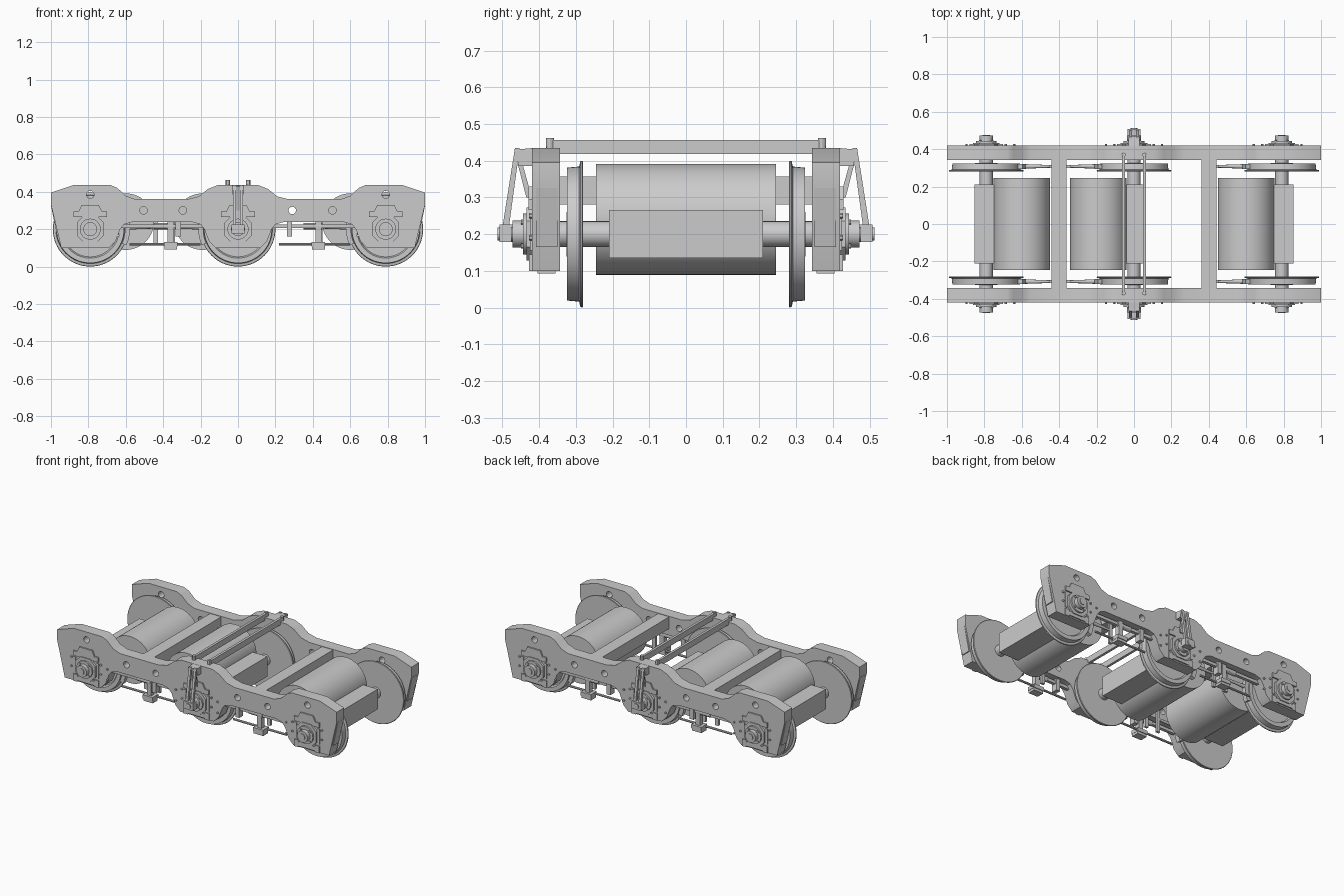
import bpy, bmesh, math
from mathutils import Vector, Matrix

if "Cube" in bpy.data.objects:
    bpy.data.objects.remove(bpy.data.objects["Cube"])

mat = bpy.data.materials.new("steel grey")
mat.diffuse_color = (0.6, 0.6, 0.6, 1)
mat.use_nodes = True
mat.node_tree.nodes["Principled BSDF"].inputs["Base Color"].default_value = mat.diffuse_color


def finish(name, bm):
    bmesh.ops.recalc_face_normals(bm, faces=bm.faces)
    me = bpy.data.meshes.new(name)
    bm.to_mesh(me)
    bm.free()
    me.materials.append(mat)
    ob = bpy.data.objects.new(name, me)
    bpy.context.collection.objects.link(ob)
    return ob


def box(name, x0, x1, y0, y1, z0, z1):
    return prism(name, [(x0, z0), (x1, z0), (x1, z1), (x0, z1)], y0, y1)


def prism(name, pts, a, b, axis='Y'):
    """Extrude a profile: (x,z) points along Y, or (y,z) points along X."""
    bm = bmesh.new()
    put = (lambda p, t: (p[0], t, p[1])) if axis == 'Y' else (lambda p, t: (t, p[0], p[1]))
    f = bm.faces.new([bm.verts.new(put(p, a)) for p in pts])
    r = bmesh.ops.extrude_face_region(bm, geom=[f])
    d = Vector((0, b - a, 0)) if axis == 'Y' else Vector((b - a, 0, 0))
    bmesh.ops.translate(bm, vec=d, verts=[v for v in r['geom'] if isinstance(v, bmesh.types.BMVert)])
    return finish(name, bm)


def rod(name, p, q, r, n=24, r2=None):
    p, q = Vector(p), Vector(q)
    d = q - p
    bm = bmesh.new()
    m = Matrix.Translation((p + q) / 2) @ d.to_track_quat('Z', 'Y').to_matrix().to_4x4()
    bmesh.ops.create_cone(bm, cap_ends=True, segments=n, radius1=r,
                          radius2=r if r2 is None else r2, depth=d.length, matrix=m)
    return finish(name, bm)


def lathe(name, x, z, prof, n=64):
    """Revolve (y, radius) points about a Y axis through x, z."""
    bm = bmesh.new()
    rings = []
    for y, r in prof:
        rings.append([bm.verts.new((x + r * math.cos(2 * math.pi * i / n), y,
                                    z + r * math.sin(2 * math.pi * i / n))) for i in range(n)])
    for A, B in zip(rings, rings[1:]):
        for i in range(n):
            j = (i + 1) % n
            bm.faces.new((A[i], A[j], B[j], B[i]))
    bm.faces.new(rings[0])
    bm.faces.new(rings[-1])
    return finish(name, bm)


# side frame outline: left half, top from centre outwards, then the underside back
half = [(0, .435), (-.11, .435), (-.16, .415), (-.21, .375), (-.27, .36), (-.55, .36),
        (-.60, .378), (-.645, .42), (-.68, .435), (-.88, .435), (-1, .395), (-1, .33),
        (-.945, .10), (-.69, .10), (-.655, .135), (-.63, .20), (-.61, .225), (-.57, .237),
        (-.24, .237), (-.20, .225), (-.18, .20), (-.155, .135), (-.12, .10), (0, .10)]
outline = half + [(-x, z) for x, z in half[-2:0:-1]]

# cutter for the round frame holes
holes = [(x, .30, .02) for x in (-.505, -.295, .29, .505)] + [(x, .385, .02) for x in (-.79, .79)]
bm = bmesh.new()
for x, z, r in holes:
    bmesh.ops.create_cone(bm, cap_ends=True, segments=24, radius1=r, radius2=r, depth=1.2,
                          matrix=Matrix.Translation((x, 0, z)) @ Matrix.Rotation(math.pi / 2, 4, 'X'))
cutter = finish("hole_cutter", bm)
cutter.hide_render = True
cutter.hide_set(True)

AXLES = (-.79, 0, .79)
for s in (-1, 1):
    frame = prism("side_frame", outline, s * .343, s * .42)
    mod = frame.modifiers.new("holes", 'BOOLEAN')
    mod.operation, mod.object, mod.solver = 'DIFFERENCE', cutter, 'EXACT'
    for e in (-1, 1):
        # slanted rib on each frame end
        prism("end_rib", [(e * .99, .325), (e * .955, .165), (e * .967, .165), (e * 1.0, .325)],
              s * .35, s * .408)

    for x in AXLES:
        # wheel with flange and dished outer face
        lathe("wheel", x, .2, [(s * .28, .197), (s * .283, .2), (s * .288, .198), (s * .291, .184),
                               (s * .324, .181), (s * .324, .155), (s * .312, .148),
                               (s * .312, .07), (s * .326, .06)])
        # journal box and guides
        prism("journal_cap", [(x + a, z) for a, z in ((-.09, .265), (.09, .265), (.09, .295), (.062, .295),
              (.045, .33), (-.045, .33), (-.062, .295), (-.09, .295))], s * .41, s * .429)
        c, h = .035, .072
        prism("journal_box", [(x + a, .2 + b) for a, b in ((-h, -c), (-c, -h), (c, -h), (h, -c),
              (h, c), (c, h), (-c, h), (-h, c))], s * .41, s * .434)
        box("journal_keeper", x - .06, x + .06, s * .41, s * .428, .108, .135)
        for e in (-1, 1):
            box("guide_block", x + e * .06, x + e * .09, s * .41, s * .427, .10, .145)
            box("guide_strip", x + e * .074, x + e * .09, s * .41, s * .425, .155, .255)
            for a, z in ((.105, .25), (.105, .19), (.15, .165), (.15, .235)):
                if x == 0 or a < .14 or x * e < 0:
                    rod("frame_bolt", (x + e * a, s * .415, z), (x + e * a, s * .427, z), .007, 6)
        # bearing housing and its bolts
        rod("bearing_flange", (x, s * .42, .2), (x, s * .444, .2), .056, 32)
        rod("bearing_housing", (x, s * .44, .2), (x, s * .472, .2), .037, 32)
        rod("bearing_hub", (x, s * .46, .2), (x, s * .477, .2), .02, 24)
        for k in range(4):
            t = math.pi / 4 + k * math.pi / 2
            bx, bz = x + .046 * math.cos(t), .2 + .046 * math.sin(t)
            rod("bearing_bolt", (bx, s * .44, bz), (bx, s * .45, bz), .007, 6)

    # centre damper: bracket, strut, stay and lower eye
    prism("damper_bracket", [(s * .41, .385), (s * .455, .385), (s * .468, .43), (s * .41, .435)],
          -.03, .03, 'X')
    for x in (-.018, .018):
        prism("damper_strut", [(s * .453, .435), (s * .466, .435), (s * .503, .2), (s * .485, .2)],
              x - .008, x + .008, 'X')
    prism("damper_stay", [(s * .445, .39), (s * .458, .39), (s * .435, .30), (s * .42, .30)],
          -.012, .012, 'X')
    box("damper_eye", -.034, .034, s * .472, s * .508, .178, .226)
    rod("damper_pin", (0, s * .46, .2), (0, s * .513, .2), .018, 20)

    # brake shoes and push rods: (wheel centre, side the shoe sits on)
    for x, e in ((-.79, 1), (0, -1), (.79, -1)):
        arc = [math.radians(a) for a in range(-24, 25, 8)]
        prism("brake_shoe", [(x + e * .186 * math.cos(t), .2 + .186 * math.sin(t)) for t in arc] +
              [(x + e * .212 * math.cos(t), .2 + .212 * math.sin(t)) for t in reversed(arc)],
              s * .293, s * .322)
        rod("brake_push_rod", (x + e * .205, s * .308, .21), (x + e * .35, s * .308, .21), .012, 12, .007)
        hx = x + e * .35
        box("brake_lever", hx - .012, hx + .012, s * .30, s * .316, .12, .30)

    # brake rigging below the frame
    for a, b in ((-.63, -.17), (.17, .63)):
        box("pull_rod", a, b, s * .37, s * .39, .205, .225)
        rod("turnbuckle", ((a + b) / 2 - .05, s * .38, .215), ((a + b) / 2 + .05, s * .38, .215), .017, 12)
    for x in (-.36, .43):
        box("hanger_post", x - .016, x + .016, s * .365, s * .395, .12, .24)
        box("hanger_shoe", x - .036, x + .036, s * .35, s * .41, .108, .132)
        box("hanger_foot", x - .034, x + .034, s * .355, s * .405, .092, .108)
    rod("lower_rod", (-.58, s * .36, .12), (-.2, s * .36, .12), .007, 10)
    rod("lower_rod", (.22, s * .36, .12), (.6, s * .36, .12), .007, 10)
    for x in (-.32, .275):
        box("hanger_lug", x - .014, x + .014, s * .36, s * .40, .16, .24)

    # pins at the ends of the top cross bars
    for x in (-.055, .055):
        rod("bar_pin", (x, s * .37, .42), (x, s * .37, .462), .011, 12)

# cross members between the side frames
for x in (-.4, .4):
    box("transom", x - .04, x + .04, -.345, .345, .28, .357)
for x in (-.055, .055):
    prism("top_cross_bar", [(-.38, .418), (.38, .418), (.38, .437), (.36, .457), (-.36, .457), (-.38, .437)],
          x - .008, x + .008, 'X')

# axles and traction motors
for x, m in ((-.79, -.6), (0, -.19), (.79, .6)):
    rod("axle", (x, -.44, .2), (x, .44, .2), .035, 32)
    rod("motor", (m, -.245, .24), (m, .245, .24), .151, 64)
    end = x + (.063 if x > m else -.063)
    box("gear_case", min(m, end), max(m, end), -.21, .21, .135, .265)

# smooth round parts, keep the sharp edges
for ob in bpy.context.collection.objects:
    if ob.type == 'MESH' and ob is not cutter:
        ob.select_set(True)
        bpy.context.view_layer.objects.active = ob
bpy.ops.object.shade_smooth_by_angle(angle=math.radians(30))
